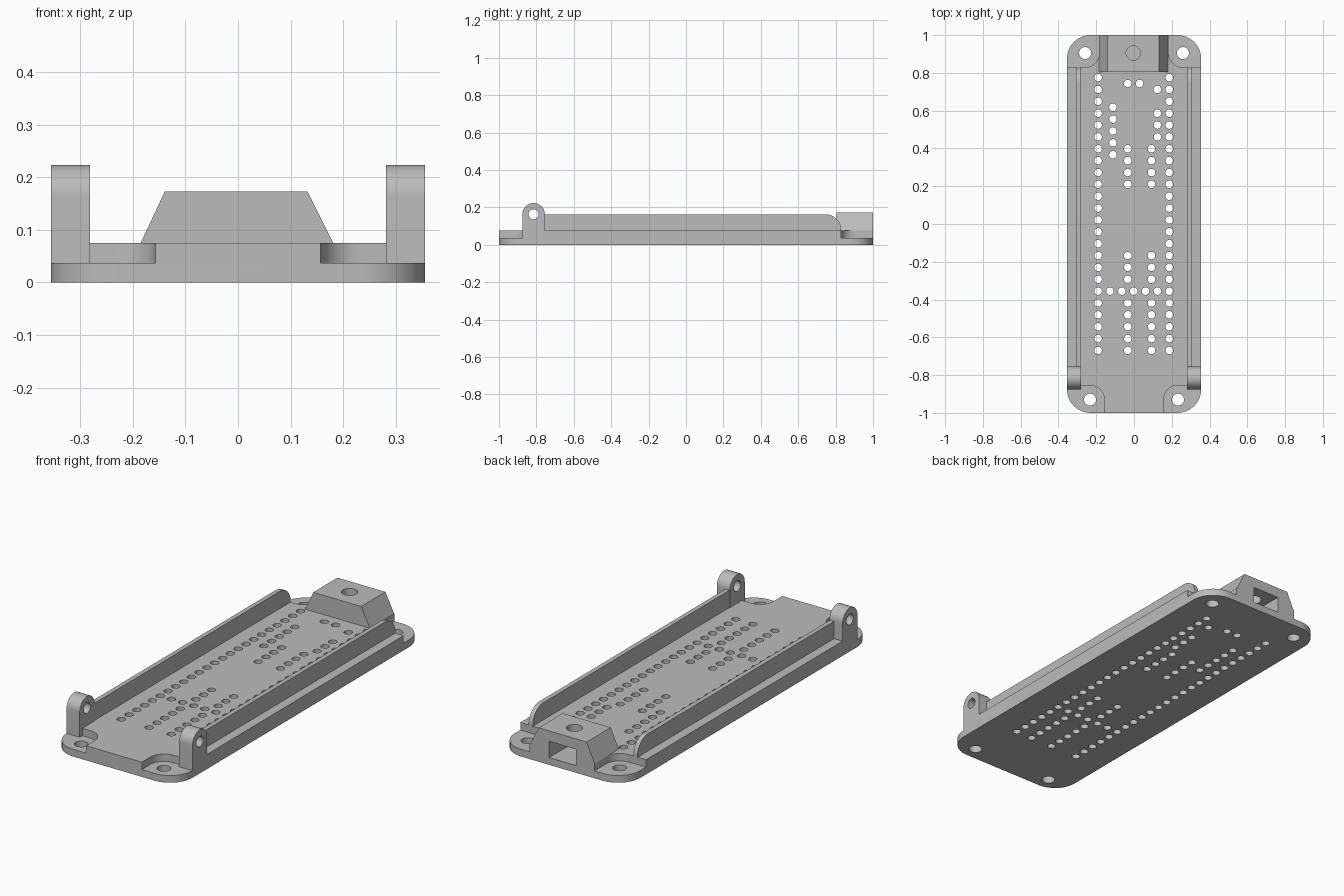
import bpy, bmesh
from math import sin, cos, pi, radians
from mathutils import Vector

cube = bpy.data.objects.get("Cube")
if cube:
    bpy.data.objects.remove(cube, do_unlink=True)

grey = bpy.data.materials.new("plain grey")
grey.use_nodes = True
grey.diffuse_color = (0.5, 0.5, 0.5, 1)
grey.node_tree.nodes["Principled BSDF"].inputs["Base Color"].default_value = (0.5, 0.5, 0.5, 1)

# Sizes
W, TOP, FLOOR = 0.355, 0.075, 0.037
CORNER, PITCH = 0.125, 0.0628
AXES = {"z": lambda a, b, h: (a, b, h),
        "x": lambda a, b, h: (h, a, b),
        "y": lambda a, b, h: (a, h, b)}


def arc(cx, cy, r, start, end, n=12):
    angles = [radians(start + (end - start) * i / n) for i in range(n + 1)]
    return [(cx + r * cos(a), cy + r * sin(a)) for a in angles]


def circle(cx, cy, r, n=24):
    return arc(cx, cy, r, 0, 360, n)[:-1]


def prism(bm, outline, axis, lo, hi):
    """Extrude a flat outline along an axis."""
    place = AXES[axis]
    bottom = [bm.verts.new(place(a, b, lo)) for a, b in outline]
    top = [bm.verts.new(place(a, b, hi)) for a, b in outline]
    faces = [bm.faces.new(bottom), bm.faces.new(top)]
    n = len(outline)
    for i in range(n):
        j = (i + 1) % n
        faces.append(bm.faces.new((bottom[i], bottom[j], top[j], top[i])))
    bmesh.ops.recalc_face_normals(bm, faces=faces)


def make(name, shapes):
    bm = bmesh.new()
    for shape in shapes:
        prism(bm, *shape)
    mesh = bpy.data.meshes.new(name)
    bm.to_mesh(mesh)
    bm.free()
    mesh.materials.append(grey)
    obj = bpy.data.objects.new(name, mesh)
    bpy.context.collection.objects.link(obj)
    return obj


def activate(obj):
    bpy.ops.object.select_all(action="DESELECT")
    obj.select_set(True)
    bpy.context.view_layer.objects.active = obj


def cut(obj, shapes):
    cutter = make("cutter", shapes)
    cutter.hide_render = True
    mod = obj.modifiers.new("cut", "BOOLEAN")
    mod.operation, mod.solver, mod.object = "DIFFERENCE", "EXACT", cutter
    activate(obj)
    bpy.ops.object.modifier_apply(modifier=mod.name)
    bpy.data.objects.remove(cutter, do_unlink=True)


def smooth(obj):
    activate(obj)
    bpy.ops.object.shade_smooth_by_angle(angle=radians(30))


# Base plate with rounded corners
cx, cy = W - CORNER, 1 - CORNER
outline = (arc(cx, cy, CORNER, 0, 90) + arc(-cx, cy, CORNER, 90, 180)
           + arc(-cx, -cy, CORNER, 180, 270) + arc(cx, -cy, CORNER, 270, 360))
plate = make("base_plate", [("z") and (outline, "z", 0, TOP)])

# Corner recesses and screw holes
recesses, screws = [], []
for sx in (-1, 1):
    for sy, x, y in ((-1, 0.233, 0.93), (1, 0.259, 0.905)):
        shape = arc(x, y, 0.076, 180, 270) + [(0.5, y - 0.076), (0.5, 1.2), (x - 0.076, 1.2)]
        recesses.append(([(sx * a, sy * b) for a, b in shape], "z", FLOOR, 0.2))
        screws.append((circle(sx * x, sy * y, 0.032), "z", -0.1, 0.2))
cut(plate, recesses)
cut(plate, screws)

# Pin holes on a grid of columns and rows
spots = {(c, r) for c in (0, 6) for r in range(24)}
spots |= {(c, 18) for c in range(7)}
spots |= {(5, r) for r in (1, 3, 4, 5)}
spots |= {(c, r) for c in (2.5, 4.5)
          for r in (*range(6, 10), *range(15, 18), *range(19, 24))}
spots |= {(1.25, r + 0.5) for r in range(2, 7)}
spots |= {(2.5, 0.5), (3.5, 0.5)}
cut(plate, [(circle(-0.19 + PITCH * c, 0.775 - PITCH * r, 0.02, 20), "z", -0.1, 0.2)
            for c, r in sorted(spots)])

# Rear block with a screw hole and a nut pocket open to the back
block = make("rear_block", [([(-0.185, TOP), (0.181, TOP), (0.132, 0.173), (-0.139, 0.173)],
                             "y", 0.805, 1)])
pocket = ([(-0.08, FLOOR), (0.072, FLOOR), (0.072, 0.12), (-0.08, 0.12)], "y", 0.83, 1.1)
for part in (plate, block):
    cut(part, [pocket])
cut(block, [(circle(-0.004, 0.905, 0.038, 32), "z", 0.1, 0.3)])

# Side rails with a rounded rear end, and hinge lugs at the front
rail_side = [(-0.78, TOP), (0.83, TOP)] + arc(0.745, 0.078, 0.085, 0, 90) + [(-0.78, 0.163)]
lug_side = [(-0.875, FLOOR), (-0.755, FLOOR)] + arc(-0.815, 0.163, 0.06, 0, 180, 24)
parts = [plate, block]
for side, s in (("left", 1), ("right", -1)):
    parts.append(make(side + "_rail", [(rail_side, "x", s * 0.284, s * 0.307)]))
    lug = make(side + "_hinge_lug", [(lug_side, "x", s * 0.281, s * W)])
    cut(lug, [(circle(-0.815, 0.163, 0.027), "x", s * 0.2, s * 0.5)])
    parts.append(lug)

for part in parts:
    smooth(part)
